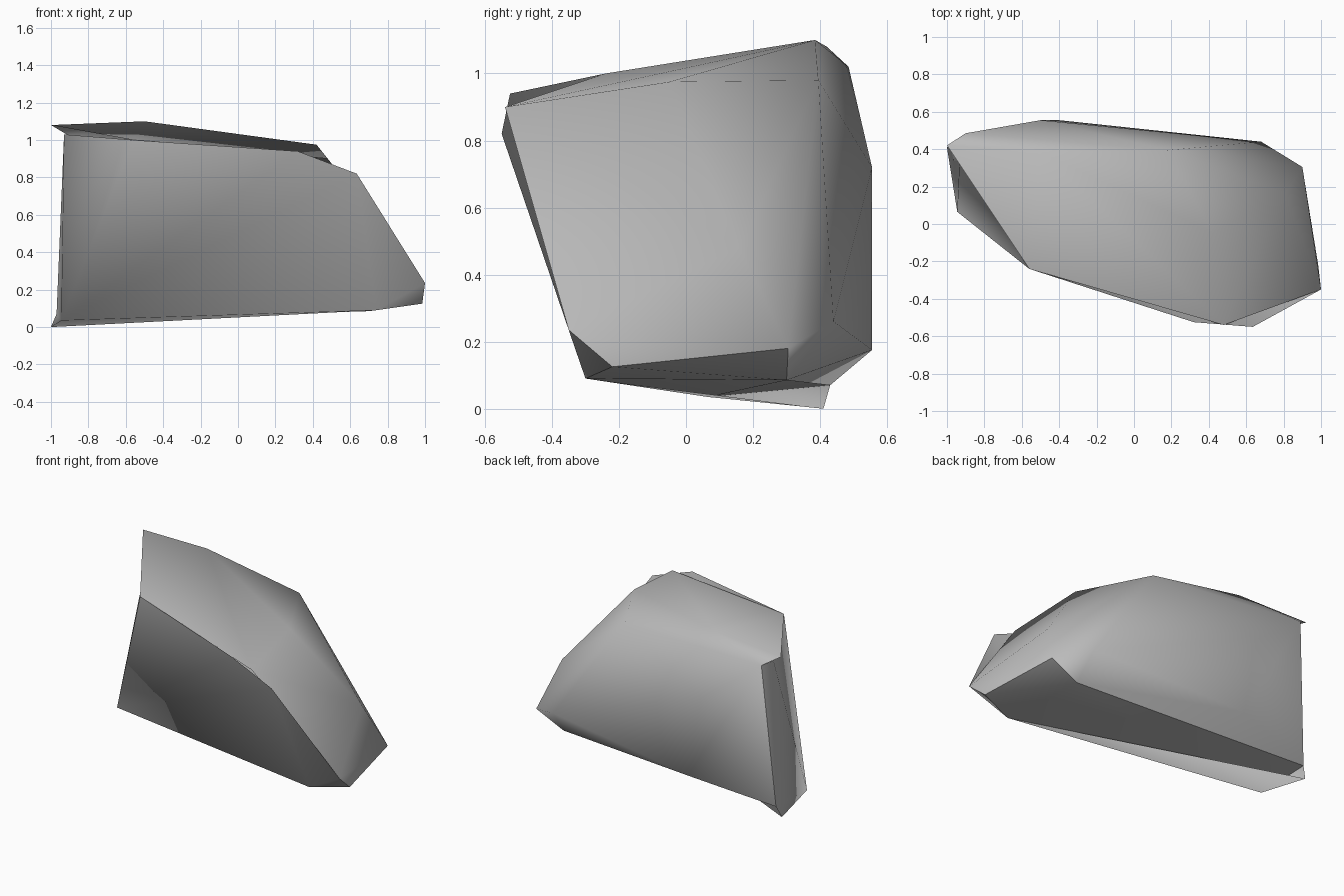
import bpy
import bmesh
from mathutils import Vector

cube = bpy.data.objects.get("Cube")
if cube:
    bpy.data.objects.remove(cube)

# Single stone colour
stone = bpy.data.materials.new("grey_stone")
stone.use_nodes = True
stone.diffuse_color = (0.5, 0.5, 0.5, 1)
bsdf = next(n for n in stone.node_tree.nodes if n.type == 'BSDF_PRINCIPLED')
bsdf.inputs["Base Color"].default_value = stone.diffuse_color
bsdf.inputs["Roughness"].default_value = 0.9

# Corner points shared by both sheets of the boulder
rim_corner = (-.56, -.24, 1.0)
foot_corner = (-.945, .065, .035)
foot_back = (-.97, .43, .07)
foot_front = (.74, -.3, .09)
common = [
    rim_corner, foot_corner, foot_back, foot_front,
    (.42, -.05, .975), (.18, .395, .98),            # right end of the top
    (-.5, .385, 1.1), (-.9, .485, 1.02),            # peak and back left of the top
    (-.5, .555, .72), (-.4, .555, .175),            # back wall
    (.81, .16, .48), (.68, .44, .26),               # right wall
    (.9, .305, .18), (1, -.35, .235),               # right wall, lower corners
    (.7, .3, .085), (.985, -.22, .125),             # right of the base
]
MIDDLE = Vector((0, 0, .5))


def side_of(face):
    """Which broken side of the boulder a face belongs to."""
    n = face.normal
    if n.x < -.5:
        return "left"
    if n.y < -.4 and n.z < .3:
        return "front"
    if n.z < -.55 and n.y < .35:
        return "base"
    return "shell"


def sheet(name, points, sides, flap=()):
    """Open smooth sheet: the hull faces on the given sides, plus a flap."""
    bm = bmesh.new()
    for co in points:
        bm.verts.new(co)
    bmesh.ops.convex_hull(bm, input=bm.verts)
    bm.normal_update()
    for e in bm.edges:
        if {side_of(f) for f in e.link_faces} == {"shell", "base"}:
            e.smooth = False
    drop = [f for f in bm.faces if side_of(f) not in sides]
    bmesh.ops.delete(bm, geom=drop, context='FACES')
    loose = [v for v in bm.verts if not v.link_faces]
    bmesh.ops.delete(bm, geom=loose, context='VERTS')

    # Flap fans out from its tip and shares the sheet's vertices
    if flap:
        tip, *ring = [Vector(p) for p in flap]
        near = [min(bm.verts, key=lambda v: (v.co - p).length) for p in ring]
        apex = bm.verts.new(tip)
        for a, b in zip(near, near[1:]):
            bm.faces.new((apex, a, b))

    # Turn faces outward and shade smooth
    bm.normal_update()
    for f in bm.faces:
        if f.normal.dot(f.calc_center_median() - MIDDLE) < 0:
            f.normal_flip()
        f.smooth = True
    mesh = bpy.data.meshes.new(name)
    bm.to_mesh(mesh)
    bm.free()
    mesh.materials.append(stone)
    bpy.context.collection.objects.link(bpy.data.objects.new(name, mesh))


# Top, right and back, closed below by the base
sheet("outer_shell", common + [(.48, -.54, .9), (-1, .42, 1.08)],
      {"shell", "base"})

# Broken front and left side, with a lip hanging below the base
sheet("broken_face",
      common + [(.32, -.525, .94), (.635, -.55, .82), (-.93, .4, 1.03)],
      {"front", "left"},
      [(-1, .41, 0), foot_back, foot_corner, foot_front])
